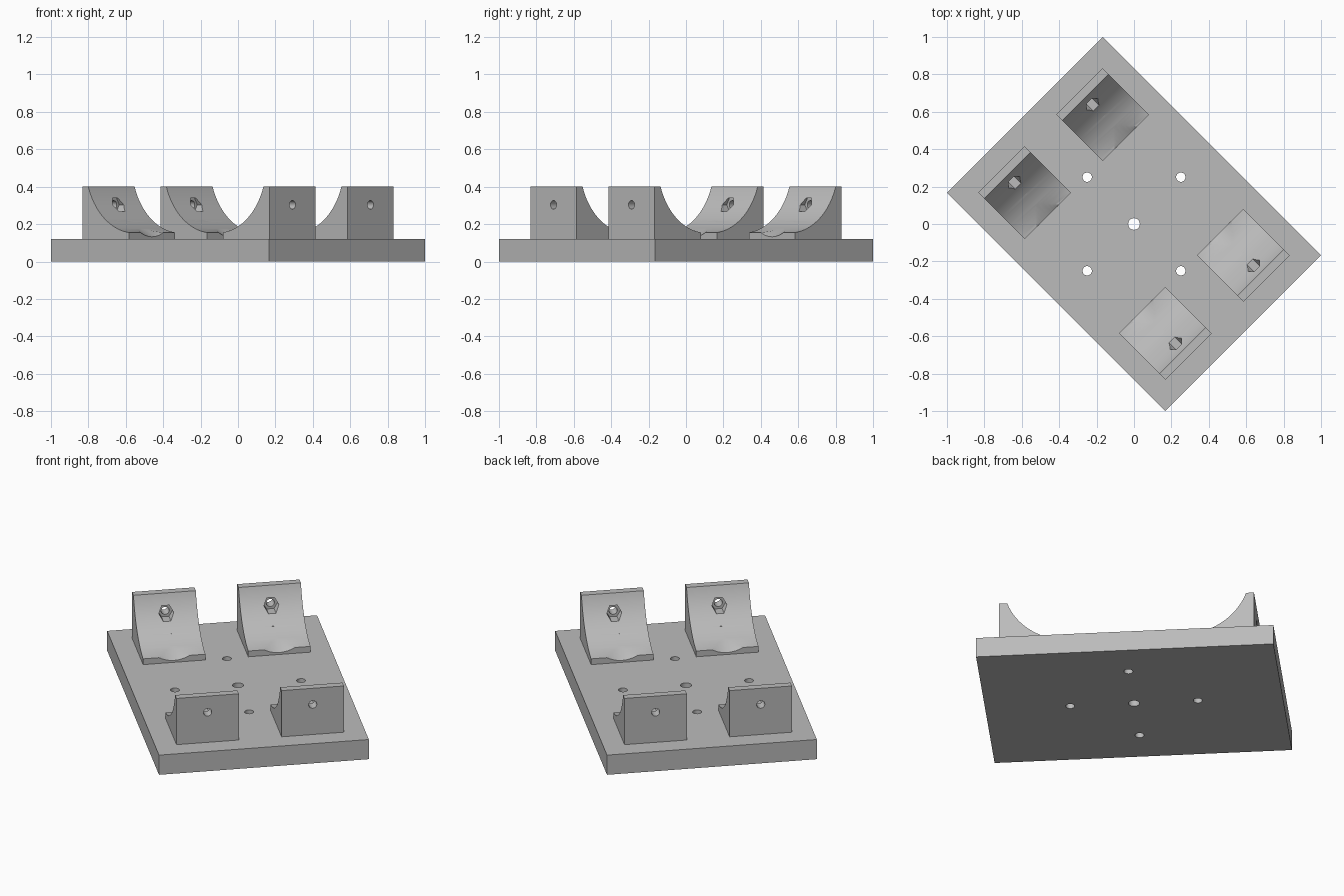
import bpy, bmesh, math
from mathutils import Matrix, Vector

if "Cube" in bpy.data.objects:
    bpy.data.objects.remove(bpy.data.objects["Cube"], do_unlink=True)

TURN = math.radians(-45)
BASE_TOP, TOP = 0.12, 0.402
INNER, OUTER, HALF = 0.356, 0.707, 0.175
BOLT_Z = 0.303

grey = bpy.data.materials.new("grey")
grey.use_nodes = True
colour = (0.5, 0.5, 0.5, 1)
grey.diffuse_color = colour
grey.node_tree.nodes["Principled BSDF"].inputs["Base Color"].default_value = colour


def add_object(name, bm):
    bmesh.ops.recalc_face_normals(bm, faces=bm.faces)
    mesh = bpy.data.meshes.new(name)
    bm.to_mesh(mesh)
    bm.free()
    mesh.materials.append(grey)
    obj = bpy.data.objects.new(name, mesh)
    bpy.context.collection.objects.link(obj)
    return obj


def rod(name, start, end, r1, r2, sides, matrix):
    """Round or many-sided rod along local z, placed by a matrix."""
    bm = bmesh.new()
    bmesh.ops.create_cone(bm, cap_ends=True, segments=sides, radius1=r1, radius2=r2,
                          depth=end - start,
                          matrix=matrix @ Matrix.Translation((0, 0, (start + end) / 2)))
    return add_object(name, bm)


def select_only(obj):
    bpy.ops.object.select_all(action='DESELECT')
    obj.select_set(True)
    bpy.context.view_layer.objects.active = obj


def cut(obj, cutter):
    cutter.hide_render = True
    select_only(obj)
    mod = obj.modifiers.new("cut", 'BOOLEAN')
    mod.operation, mod.solver, mod.object = 'DIFFERENCE', 'EXACT', cutter
    bpy.ops.object.modifier_apply(modifier=mod.name)
    bpy.data.objects.remove(cutter, do_unlink=True)


def smooth(obj):
    select_only(obj)
    bpy.ops.object.shade_smooth_by_angle(angle=math.radians(30))


# Base plate with five through holes
bm = bmesh.new()
bmesh.ops.create_cube(bm, size=1, matrix=Matrix.Translation((0, 0, BASE_TOP / 2))
                      @ Matrix.Diagonal((1.65, 1.178, BASE_TOP, 1)))
plate = add_object("base_plate", bm)
for x, y, r in [(0, 0, 0.031), (1, 0, 0.025), (-1, 0, 0.025), (0, 1, 0.025), (0, -1, 0.025)]:
    place = Matrix.Translation((x * 0.354, y * 0.354, 0))
    cut(plate, rod("hole_cutter", -0.1, 0.3, r, r, 32, place))
plate.rotation_euler.z = TURN
smooth(plate)

# Cradle block: side profile with a concave arc, extruded across
arc_x, arc_z, arc_r = 0.315, 0.52, 0.367
first = math.acos((INNER - arc_x) / arc_r)
last = math.asin((arc_z - TOP) / arc_r)
profile = [(OUTER, TOP), (OUTER, BASE_TOP), (INNER, BASE_TOP)]
for i in range(25):
    a = first + (last - first) * i / 24
    profile.append((arc_x + arc_r * math.cos(a), arc_z - arc_r * math.sin(a)))
bm = bmesh.new()
face = bm.faces.new([bm.verts.new((x, -HALF, z)) for x, z in profile])
ext = bmesh.ops.extrude_face_region(bm, geom=[face])
bmesh.ops.translate(bm, vec=(0, 2 * HALF, 0),
                    verts=[v for v in ext["geom"] if isinstance(v, bmesh.types.BMVert)])
block = add_object("cradle_block", bm)

# Tapered scoop, nut pocket and bolt hole share one horizontal axis
axis = Matrix.Translation((0, 0, BOLT_Z)) @ Matrix.Rotation(math.pi / 2, 4, 'Y')
cut(block, rod("scoop_cutter", 0.34, 0.522, 0.179, 0.087, 64, axis))
flat = axis @ Matrix.Rotation(math.pi / 6, 4, 'Z')
nut = rod("nut_cutter", 0.5, 0.645, 0.042, 0.042, 6, flat)
# Keep two flats level
if max(v.co.y for v in nut.data.vertices) < 0.041:
    nut.data.transform(Matrix.Translation((0, 0, BOLT_Z)) @ Matrix.Rotation(math.pi / 6, 4, 'X')
                       @ Matrix.Translation((0, 0, -BOLT_Z)))
cut(block, nut)
cut(block, rod("bolt_cutter", 0.55, 0.8, 0.023, 0.023, 32, axis))
smooth(block)

# Four cradles, two facing each way
for end, spin in (("right", math.pi), ("left", 0)):
    for side, y in (("front", -0.295), ("back", 0.295)):
        copy = bpy.data.objects.new(f"cradle_{end}_{side}", block.data)
        copy.rotation_euler.z = TURN + spin
        copy.location = Matrix.Rotation(TURN, 3, 'Z') @ Vector((0, y, 0))
        bpy.context.collection.objects.link(copy)
bpy.data.objects.remove(block, do_unlink=True)
